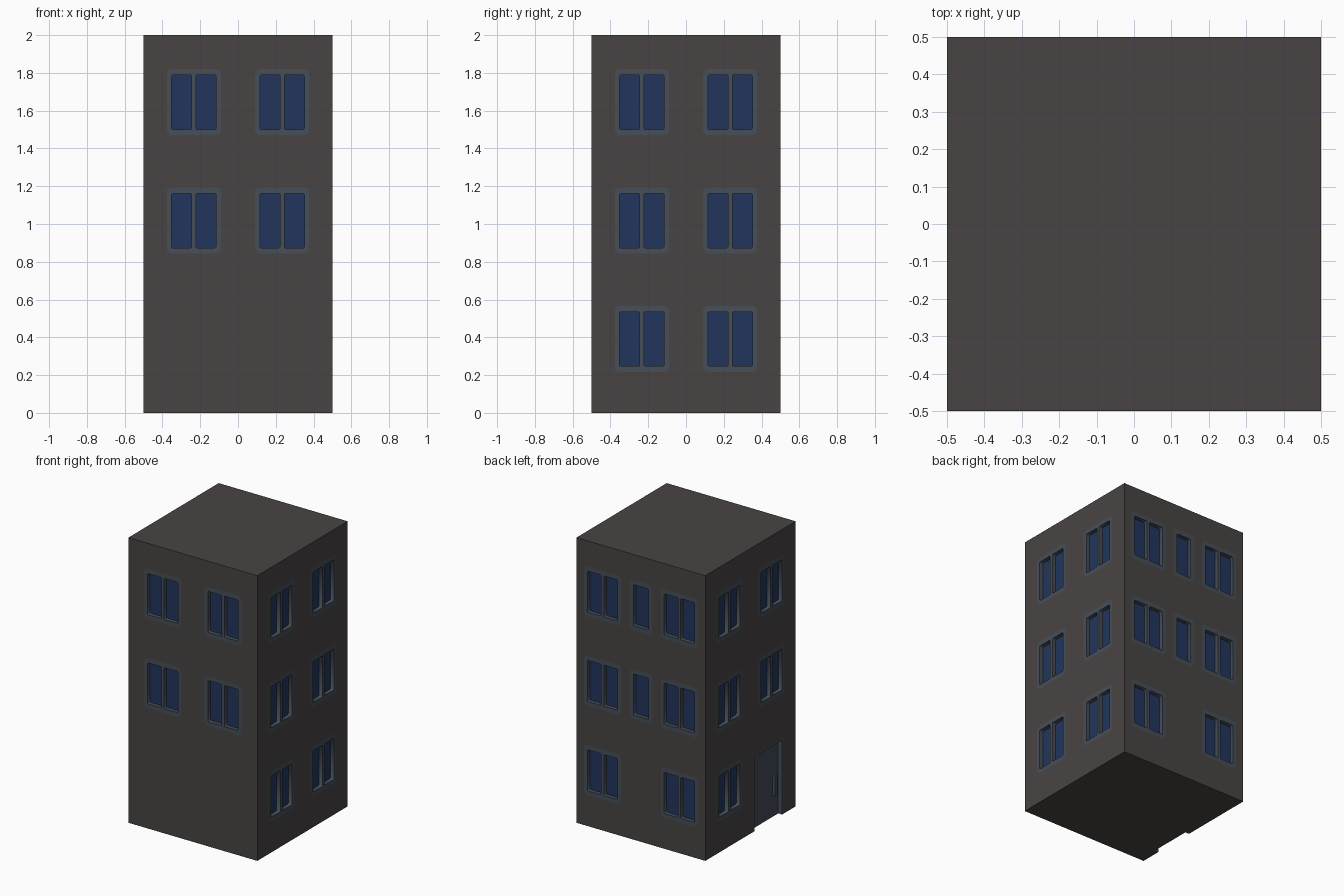
import bpy, bmesh
from mathutils import Matrix, Vector

if "Cube" in bpy.data.objects:
    bpy.data.objects.remove(bpy.data.objects["Cube"])


def material(name, hex_code):
    lin = []
    for i in (0, 2, 4):
        c = int(hex_code[i:i + 2], 16) / 255
        lin.append(c / 12.92 if c <= 0.04045 else ((c + 0.055) / 1.055) ** 2.4)
    m = bpy.data.materials.new(name)
    m.diffuse_color = (*lin, 1)
    m.use_nodes = True
    m.node_tree.nodes["Principled BSDF"].inputs["Base Color"].default_value = m.diffuse_color
    return m


WALL = material("dark_wall", "484443")
FRAME = material("slate_frame", "464e58")
GLASS = material("blue_glass", "22355c")
DOOR = material("slate_door", "444b59")
D = 0.03  # recess depth of glass and door


def side(normal):
    """Local x runs right along the facade, y is up, z is outward."""
    n, up = Vector(normal), Vector((0, 0, 1))
    m = Matrix((up.cross(n), up, n)).transposed().to_4x4()
    m.translation = n * 0.5
    return m


FRONT, RIGHT = side((0, -1, 0)), side((1, 0, 0))
BACK, LEFT = side((0, 1, 0)), side((-1, 0, 0))


def chamfered(x0, x1, y0, y1, c):
    return [(x0 + c, y0), (x1 - c, y0), (x1, y0 + c), (x1, y1 - c),
            (x1 - c, y1), (x0 + c, y1), (x0, y1 - c), (x0, y0 + c)]


def rect(x0, x1, y0, y1):
    return [(x0, y0), (x1, y0), (x1, y1), (x0, y1)]


def add_prism(bm, mat, pts, z0, z1):
    lo = [bm.verts.new(mat @ Vector((x, y, z0))) for x, y in pts]
    hi = [bm.verts.new(mat @ Vector((x, y, z1))) for x, y in pts]
    bm.faces.new(lo[::-1])
    bm.faces.new(hi)
    for i in range(len(pts)):
        j = (i + 1) % len(pts)
        bm.faces.new((lo[i], lo[j], hi[j], hi[i]))


def finish(name, bm, color):
    me = bpy.data.meshes.new(name)
    bm.to_mesh(me)
    bm.free()
    me.materials.append(color)
    ob = bpy.data.objects.new(name, me)
    bpy.context.collection.objects.link(ob)
    return ob


def prism(name, mat, pts, z0, z1, color):
    bm = bmesh.new()
    add_prism(bm, mat, pts, z0, z1)
    return finish(name, bm, color)


def evaluated_mesh(ob):
    bpy.context.view_layer.update()
    return bpy.data.meshes.new_from_object(
        ob.evaluated_get(bpy.context.evaluated_depsgraph_get()))


def frame_mesh(outlines):
    """Flat plate with holes, front at local z = 0."""
    cu = bpy.data.curves.new("frame_outline", 'CURVE')
    cu.dimensions, cu.fill_mode, cu.extrude = '2D', 'BOTH', D / 2
    for pts in outlines:
        s = cu.splines.new('POLY')
        s.points.add(len(pts) - 1)
        for p, (x, y) in zip(s.points, pts):
            p.co = (x, y, 0, 1)
        s.use_cyclic_u = True
    ob = bpy.data.objects.new("frame_outline", cu)
    bpy.context.collection.objects.link(ob)
    me = evaluated_mesh(ob)
    bpy.data.objects.remove(ob)
    me.transform(Matrix.Translation((0, 0, -D / 2)))
    me.materials.clear()
    me.materials.append(FRAME)
    return me


# Window types: outer half width and pane spans
HH = 0.175
KINDS = {
    "double": (0.143, [(-0.117, -0.011), (0.011, 0.117)]),
    "single": (0.086, [(-0.058, 0.058)]),
}
OUTER = {k: chamfered(-w, w, -HH, HH, 0.018) for k, (w, p) in KINDS.items()}
FRAMES = {k: frame_mesh([OUTER[k]] + [chamfered(a, b, -0.145, 0.143, 0.005) for a, b in p])
          for k, (w, p) in KINDS.items()}

cut = bmesh.new()


def window(name, face, u, z, kind="double"):
    m = face @ Matrix.Translation((u, z, 0))
    add_prism(cut, m, OUTER[kind], -D, 0.05)
    ob = bpy.data.objects.new(name + "_window_frame", FRAMES[kind])
    ob.matrix_world = m
    bpy.context.collection.objects.link(ob)
    w = KINDS[kind][0] - 0.015
    prism(name + "_window_glass", m, rect(-w, w, -HH + 0.015, HH - 0.015),
          -D - 0.002, -D + 0.002, GLASS)


# Windows, floor by floor
for floor, z in enumerate((0.392, 1.019, 1.645)):
    for s in (-1, 1):
        window("right", RIGHT, s * 0.234, z)
        window("back", BACK, s * 0.298, z)
        if floor > 0:
            window("front", FRONT, s * 0.234, z)
        if floor > 0 or s < 0:
            window("left", LEFT, s * 0.234, z)
    if floor > 0:
        window("back_middle", BACK, 0, z, "single")

# Door on the left side, recessed in a notch that reaches the ground
U0, U1, TOP, T = 0.03, 0.365, 0.535, 0.014
add_prism(cut, LEFT, rect(U0, U1, -0.05, TOP), -D - 0.01, 0.05)
prism("door_frame", LEFT,
      [(U0, 0), (U0 + T, 0), (U0 + T, TOP - T), (U1 - T, TOP - T),
       (U1 - T, 0), (U1, 0), (U1, TOP), (U0, TOP)][::-1], -D - 0.01, 0, FRAME)
prism("door", LEFT, rect(U0 + T, U1 - T, 0, TOP - T), -D - 0.01, -D, DOOR)
prism("door_handle", LEFT, rect(0.285, 0.315, 0.15, 0.285), -D, -0.01, FRAME)

# Building block with the openings cut out
bm = bmesh.new()
bmesh.ops.create_cube(bm, size=1, matrix=Matrix.Translation((0, 0, 1)) @ Matrix.Diagonal((1, 1, 2, 1)))
body = finish("building_body", bm, WALL)
bmesh.ops.recalc_face_normals(cut, faces=cut.faces[:])
cutter = finish("opening_cutter", cut, WALL)
cutter.hide_render = True
mod = body.modifiers.new("openings", 'BOOLEAN')
mod.operation, mod.solver, mod.object = 'DIFFERENCE', 'EXACT', cutter
mesh = evaluated_mesh(body)
body.modifiers.clear()
body.data = mesh
bpy.data.objects.remove(cutter)

# Consistent outward normals on the door frame outline
for ob in bpy.context.scene.objects:
    if ob.name.startswith("door"):
        b = bmesh.new()
        b.from_mesh(ob.data)
        bmesh.ops.recalc_face_normals(b, faces=b.faces[:])
        b.to_mesh(ob.data)
        b.free()
